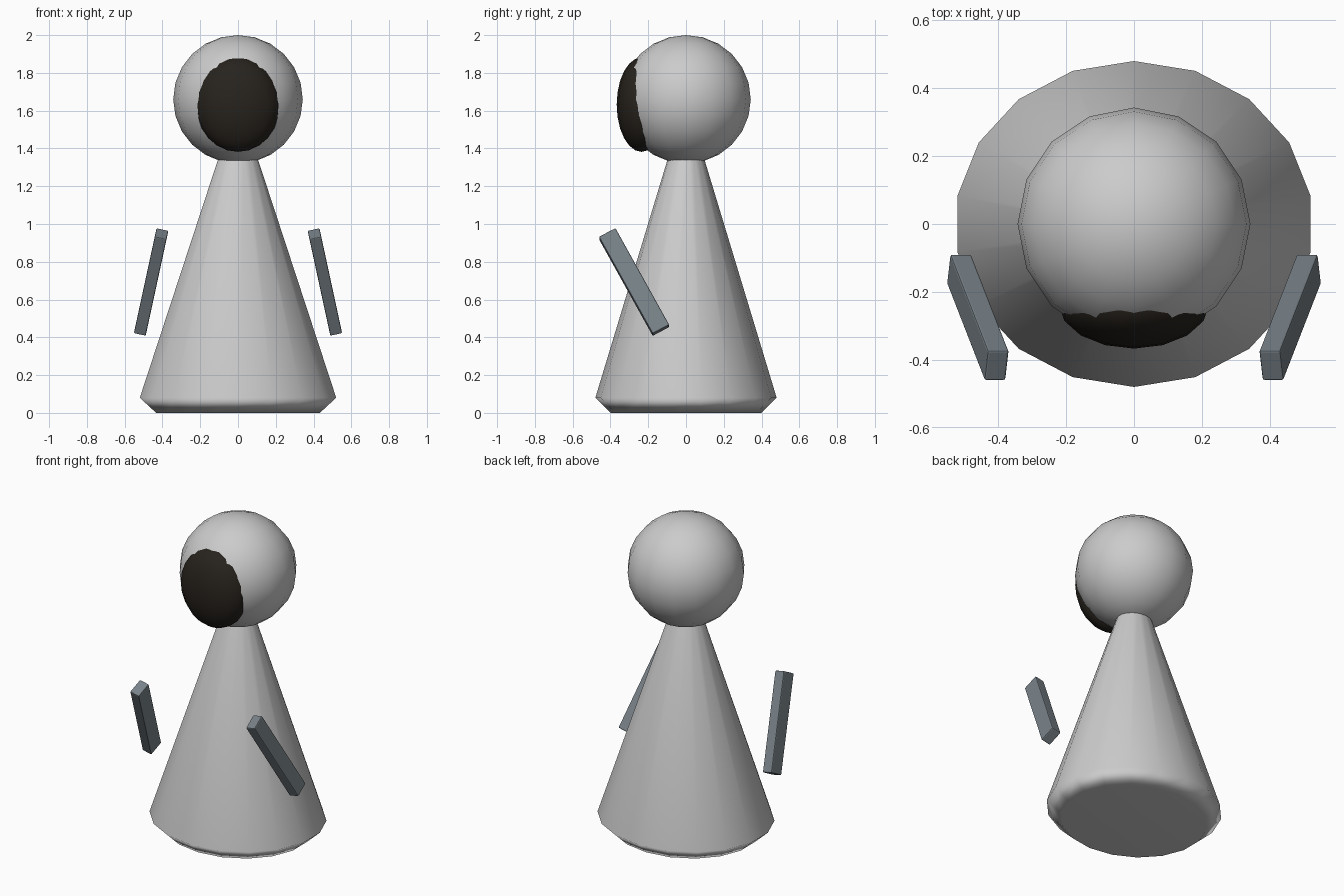
import bpy, math

if "Cube" in bpy.data.objects:
    bpy.data.objects.remove(bpy.data.objects["Cube"])


def colour(obj, name, rgb):
    mat = bpy.data.materials.get(name) or bpy.data.materials.new(name)
    mat.diffuse_color = (*rgb, 1)
    mat.use_nodes = True
    mat.node_tree.nodes["Principled BSDF"].inputs["Base Color"].default_value = mat.diffuse_color
    obj.data.materials.append(mat)


def ball(name, loc, scale, segments, rings):
    bpy.ops.mesh.primitive_uv_sphere_add(segments=segments, ring_count=rings, radius=1, location=loc)
    obj = bpy.context.object
    obj.name = name
    obj.scale = scale
    bpy.ops.object.shade_smooth()
    return obj


# Body: 18-sided oval cone with a chamfered foot, top hidden in the head
SIDES = 18
rings = [(0.00, 0.44, 0.40), (0.08, 0.528, 0.48), (1.40, 0.088, 0.08)]
verts = [(rx * math.sin(2 * math.pi * i / SIDES), ry * math.cos(2 * math.pi * i / SIDES), z)
         for z, rx, ry in rings for i in range(SIDES)]
faces = [tuple(range(SIDES)), tuple(reversed(range(2 * SIDES, 3 * SIDES)))]
for r in range(len(rings) - 1):
    for i in range(SIDES):
        j = (i + 1) % SIDES
        a, b = r * SIDES, (r + 1) * SIDES
        faces.append((a + j, a + i, b + i, b + j))
mesh = bpy.data.meshes.new("robe_body")
mesh.from_pydata(verts, [], faces)
mesh.polygons.foreach_set("use_smooth", [True] * len(mesh.polygons))
body = bpy.data.objects.new("robe_body", mesh)
bpy.context.collection.objects.link(body)
body.modifiers.new("weighted", 'WEIGHTED_NORMAL').weight = 50

# Head and the dark oval face set into its front
ball("head", (0, 0, 1.66), (0.343, 0.343, 0.34), 16, 12)
face = ball("face", (0, -0.235, 1.632), (0.222, 0.132, 0.25), 16, 12)
colour(face, "dark_face", (0.02, 0.016, 0.012))

# Arms: slim bevelled bars leaning forward and inward
for side, name in ((1, "right_arm"), (-1, "left_arm")):
    bpy.ops.mesh.primitive_cube_add(size=1, location=(side * 0.46, -0.275, 0.693),
                                    rotation=(math.radians(28.5), math.radians(-12.2 * side), 0))
    arm = bpy.context.object
    arm.name = name
    arm.scale = (0.064, 0.10, 0.597)
    bpy.ops.object.transform_apply(location=False, rotation=False, scale=True)
    bevel = arm.modifiers.new("bevel", 'BEVEL')
    bevel.width = 0.006
    bevel.segments = 2
    colour(arm, "slate", (0.19, 0.225, 0.25))
